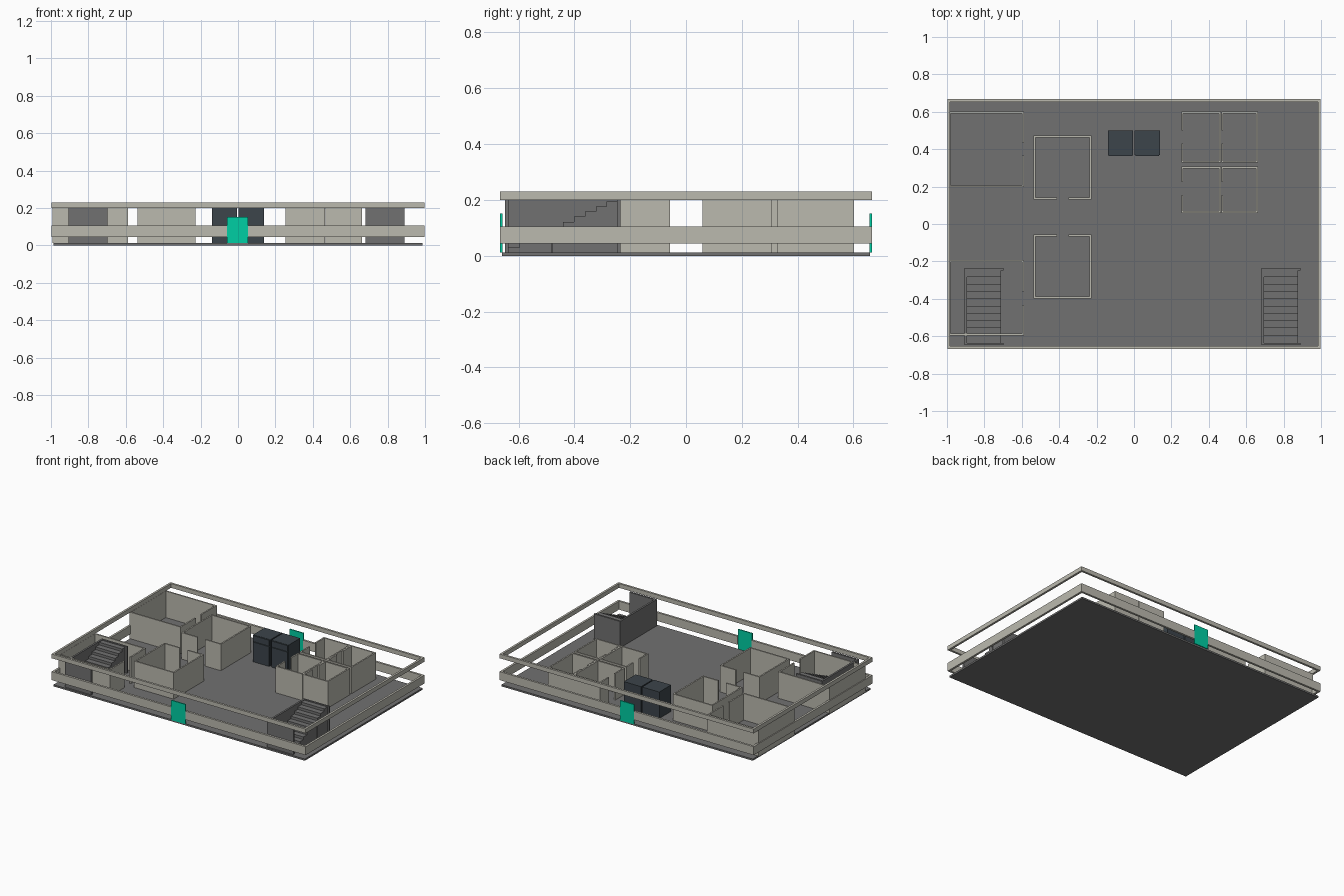
import bpy

if "Cube" in bpy.data.objects:
    bpy.data.objects.remove(bpy.data.objects["Cube"], do_unlink=True)


def material(name, r, g, b):
    m = bpy.data.materials.new(name)
    m.diffuse_color = (r, g, b, 1)
    m.use_nodes = True
    m.node_tree.nodes["Principled BSDF"].inputs["Base Color"].default_value = (r, g, b, 1)
    return m


PLASTER = material("warm plaster", 0.50, 0.49, 0.43)
CONCRETE = material("grey concrete", 0.165, 0.165, 0.165)
METAL = material("dark blue metal", 0.045, 0.058, 0.07)
TEAL = material("teal door", 0.0, 0.62, 0.37)

FLOOR, TOP = 0.012, 0.2
T = 0.01  # room wall thickness


def boxes(name, mat, parts):
    """One object made of boxes, each given as (x0, x1, y0, y1, z0, z1)."""
    verts, faces = [], []
    for x0, x1, y0, y1, z0, z1 in parts:
        n = len(verts)
        for z in (z0, z1):
            verts += [(x0, y0, z), (x1, y0, z), (x1, y1, z), (x0, y1, z)]
        faces += [(n + 3, n + 2, n + 1, n), (n + 4, n + 5, n + 6, n + 7)]
        for i in range(4):
            j = (i + 1) % 4
            faces.append((n + i, n + j, n + j + 4, n + i + 4))
    mesh = bpy.data.meshes.new(name)
    mesh.from_pydata(verts, [], faces)
    mesh.materials.append(mat)
    obj = bpy.data.objects.new(name, mesh)
    bpy.context.collection.objects.link(obj)
    return obj


def split(a, b, gap):
    """The spans of a wall that remain beside a doorway."""
    return [(a, gap[0]), (gap[1], b)] if gap else [(a, b)]


def room(name, x0, x1, y0, y1, west=None, east=None, south=None, north=None):
    parts = []
    for x, gap in ((x0, west), (x1 - T, east)):
        parts += [(x, x + T, a, b, FLOOR, TOP) for a, b in split(y0, y1, gap)]
    for y, gap in ((y0, south), (y1 - T, north)):
        parts += [(a, b, y, y + T, FLOOR, TOP) for a, b in split(x0 + T, x1 - T, gap)]
    return boxes(name, PLASTER, parts)


def band(name, z0, z1, gap=None):
    """Rectangular perimeter band, optionally open at the front and back doors."""
    w, X, Y = 0.015, 0.998, 0.667
    parts = [(-X, -X + w, -Y, Y, z0, z1), (X - w, X, -Y, Y, z0, z1)]
    for y in (-Y, Y - w):
        parts += [(a, b, y, y + w, z0, z1) for a, b in split(-X + w, X - w, gap)]
    return boxes(name, PLASTER, parts)


# Floor slab and perimeter bands
DOOR = (-0.058, 0.053)
boxes("floor_slab", CONCRETE, [(-0.987, 0.987, -0.66, 0.66, 0, FLOOR)])
band("lower_wall_band", 0.045, 0.105, DOOR)
band("upper_wall_band", TOP, 0.23)

# Entrance doors, front and back
for side, y in (("front", -0.666), ("back", 0.658)):
    boxes(side + "_door", TEAL, [(*DOOR, y, y + 0.008, FLOOR, 0.152)])

# Corner rooms against the west side
room("back_corner_room", -0.992, -0.588, 0.197, 0.602, east=(0.367, 0.432))
room("front_corner_room", -0.992, -0.588, -0.595, -0.193, east=(-0.432, -0.362))

# Two facing inner rooms
room("back_inner_room", -0.537, -0.227, 0.132, 0.472, south=(-0.412, -0.35))
room("front_inner_room", -0.537, -0.227, -0.397, -0.057, north=(-0.412, -0.35))

# Block of four small rooms
for row, y0, y1, gap in (("back", 0.328, 0.602, (0.43, 0.5)),
                         ("front", 0.06, 0.308, (0.155, 0.225))):
    room(row + "_small_room_a", 0.253, 0.465, y0, y1, west=gap)
    room(row + "_small_room_b", 0.467, 0.663, y0, y1, west=gap)

# Twin cabinets with door panels
for side, x in (("right", -0.14), ("left", 0.003)):
    boxes(side + "_cabinet", METAL, [(x, x + 0.135, 0.37, 0.5, FLOOR, TOP)])
    boxes(side + "_cabinet_panels", METAL,
          [(x + 0.004, x + 0.131, 0.363, 0.37, FLOOR, 0.152),
           (x + 0.004, x + 0.131, 0.363, 0.37, 0.156, TOP - 0.002)])

# Staircases enclosed on three sides, rising to the back
STEPS, RUN, W = 10, 0.039, 0.013
Y0, Y1 = -0.648, -0.235
for side, x in (("right", -0.905), ("left", 0.683)):
    end = x + 0.206
    boxes(side + "_stair_walls", CONCRETE,
          [(x, x + W, Y0, Y1, FLOOR, TOP),
           (x + W, end, Y0, Y0 + W, FLOOR, TOP),
           (x + W, end, Y1 - W, Y1, FLOOR, TOP)])
    start, rise = Y0 + W, (0.195 - FLOOR) / STEPS
    boxes(side + "_stair_steps", CONCRETE,
          [(x + W, end - W, start + i * RUN, start + (i + 1) * RUN - 0.0002,
            FLOOR, FLOOR + rise * (i + 1)) for i in range(STEPS)])
